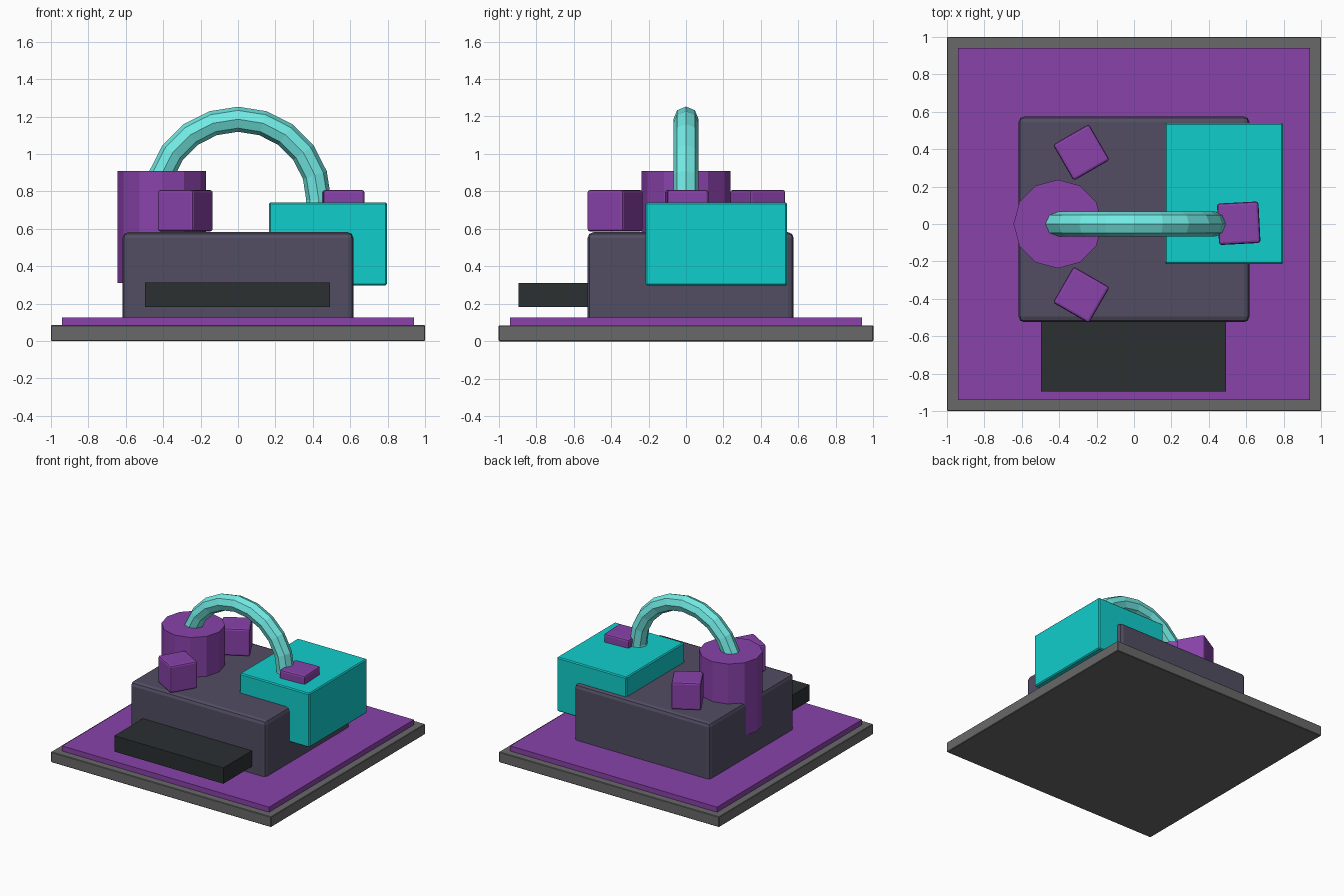
import bpy, bmesh, math
from mathutils import Matrix

if "Cube" in bpy.data.objects:
    bpy.data.objects.remove(bpy.data.objects["Cube"])


def material(name, rgb):
    m = bpy.data.materials.new(name)
    m.diffuse_color = (*rgb, 1)
    m.use_nodes = True
    m.node_tree.nodes["Principled BSDF"].inputs["Base Color"].default_value = m.diffuse_color
    return m


GREY = material("dark_grey", (0.14, 0.14, 0.14))
PURPLE = material("purple", (0.25, 0.055, 0.40))
SLATE = material("slate", (0.085, 0.075, 0.125))
BLACK = material("near_black", (0.024, 0.029, 0.031))
CYAN = material("cyan", (0.005, 0.62, 0.60))
PALE = material("pale_cyan", (0.17, 0.83, 0.78))


def finish(name, bm, mat):
    bmesh.ops.recalc_face_normals(bm, faces=bm.faces)
    mesh = bpy.data.meshes.new(name)
    bm.to_mesh(mesh)
    bm.free()
    mesh.materials.append(mat)
    obj = bpy.data.objects.new(name, mesh)
    bpy.context.collection.objects.link(obj)
    return obj


def box(name, x, y, z, mat, bevel=0.0, segments=1, turn=0.0):
    """Box from (min, max) ranges, optionally bevelled and turned about z."""
    bm = bmesh.new()
    bmesh.ops.create_cube(bm, size=1)
    bmesh.ops.scale(bm, vec=(x[1] - x[0], y[1] - y[0], z[1] - z[0]), verts=bm.verts)
    obj = finish(name, bm, mat)
    obj.location = [(r[0] + r[1]) / 2 for r in (x, y, z)]
    obj.rotation_euler.z = math.radians(turn)
    if bevel:
        mod = obj.modifiers.new("bevel", 'BEVEL')
        mod.width = bevel
        mod.segments = segments
    return obj


# Base plate and mat
box("base_plate", (-1, 1), (-1, 1), (0, 0.085), GREY, 0.004)
box("mat", (-0.94, 0.94), (-0.94, 0.94), (0.08, 0.127), PURPLE)

# Main body, front step and side block
box("main_body", (-0.617, 0.617), (-0.525, 0.575), (0.08, 0.582), SLATE, 0.03, 2)
box("front_step", (-0.497, 0.493), (-0.895, -0.5), (0.182, 0.312), BLACK)
box("side_block", (0.165, 0.797), (-0.215, 0.54), (0.298, 0.742), CYAN, 0.008)

# Twelve-sided drum
bm = bmesh.new()
bmesh.ops.create_cone(bm, cap_ends=True, segments=12, radius1=0.237, radius2=0.237, depth=0.6)
drum = finish("drum", bm, PURPLE)
drum.location = (-0.407, 0, 0.61)

# Three small cubes
for i, (cx, cy, turn) in enumerate([(0.56, 0.004, 3), (-0.282, 0.383, 30), (-0.282, -0.379, -30)]):
    h = 0.111
    box(f"small_cube_{i + 1}", (cx - h, cx + h), (cy - h, cy + h),
        (0.586, 0.808), PURPLE, 0.014, 2, turn)

# Arched handle: octagonal ring swept over a half circle
bm = bmesh.new()
R, r, cz, sides, steps = 0.432, 0.067, 0.754, 8, 10
rings = []
for s in range(-1, steps + 2):
    a = math.pi * s / steps
    ring = []
    for k in range(sides):
        t = 2 * math.pi * k / sides
        d = R + r * math.cos(t)
        ring.append(bm.verts.new((d * math.cos(a), r * math.sin(t), cz + d * math.sin(a))))
    rings.append(ring)
for p, q in zip(rings, rings[1:]):
    for k in range(sides):
        n = (k + 1) % sides
        bm.faces.new((p[k], p[n], q[n], q[k]))
bm.faces.new(rings[0])
bm.faces.new(rings[-1])
finish("arched_handle", bm, PALE)
